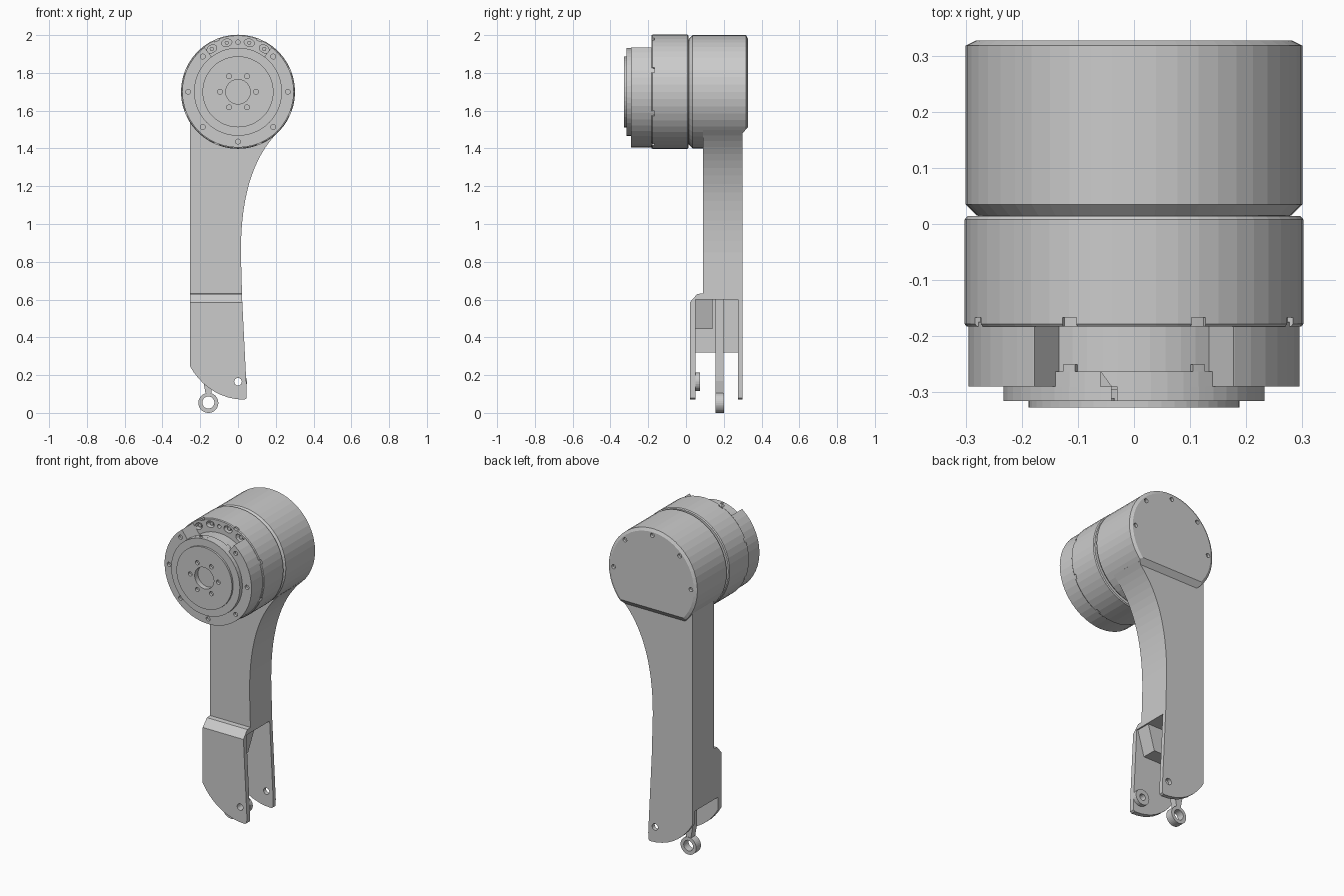
import bpy, bmesh
from math import sin, cos, pi, radians
from mathutils import Vector
from mathutils.geometry import interpolate_bezier

if "Cube" in bpy.data.objects:
    bpy.data.objects.remove(bpy.data.objects["Cube"])

HEAD_Z = 1.70
SEG = 48


def make(name, bm):
    bmesh.ops.recalc_face_normals(bm, faces=bm.faces)
    me = bpy.data.meshes.new(name)
    bm.to_mesh(me)
    bm.free()
    ob = bpy.data.objects.new(name, me)
    bpy.context.collection.objects.link(ob)
    return ob


def prisms(name, polys, a, b, axis='Y'):
    """Extrude 2D polygons: (x, z) along Y, or (y, z) along X."""
    bm = bmesh.new()
    for poly in polys:
        rings = [[bm.verts.new((u, d, v) if axis == 'Y' else (d, u, v)) for u, v in poly]
                 for d in (a, b)]
        for r in rings:
            bm.faces.new(r)
        for i in range(len(poly)):
            j = (i + 1) % len(poly)
            bm.faces.new((rings[0][i], rings[0][j], rings[1][j], rings[1][i]))
    return make(name, bm)


def lathe(name, profile):
    """Revolve (radius, y) points about the head axis, capped at both ends."""
    bm = bmesh.new()
    rings = [[bm.verts.new((r * sin(2 * pi * i / SEG), y, HEAD_Z + r * cos(2 * pi * i / SEG)))
              for i in range(SEG)] for r, y in profile]
    for p, q in zip(rings, rings[1:]):
        for i in range(SEG):
            j = (i + 1) % SEG
            bm.faces.new((p[i], p[j], q[j], q[i]))
    bm.faces.new(rings[0])
    bm.faces.new(rings[-1])
    return make(name, bm)


def cut(ob, *cutters):
    for c in cutters:
        m = ob.modifiers.new("cut", 'BOOLEAN')
        m.operation, m.solver, m.object = 'DIFFERENCE', 'EXACT', c
        dg = bpy.context.evaluated_depsgraph_get()
        me = bpy.data.meshes.new_from_object(ob.evaluated_get(dg))
        ob.modifiers.clear()
        ob.data = me
        bpy.data.objects.remove(c)


def polar(r, deg):
    """Point on the head face, angle measured from the top."""
    return r * sin(radians(deg)), HEAD_Z + r * cos(radians(deg))


def circle(c, r, n=16):
    return [(c[0] + r * cos(2 * pi * i / n), c[1] + r * sin(2 * pi * i / n)) for i in range(n)]


def slot(r0, r1, mid, half):
    """Annular sector outline."""
    n = 10
    angs = [mid - half + 2 * half * i / n for i in range(n + 1)]
    return [polar(r1, t) for t in angs] + [polar(r0, t) for t in reversed(angs)]


def socket(deg):
    """Oval connector outline, long side along the rim."""
    a = radians(deg)
    cx, cz = polar(0.266, deg)
    return [(cx + u * cos(a) + v * sin(a), cz - u * sin(a) + v * cos(a))
            for u, v in circle((0, 0), 1, 12) for u, v in [(u * .028, v * .020)]]


def bez(a, b, c, d, n=12):
    pts = interpolate_bezier(Vector((*a, 0)), Vector((*b, 0)), Vector((*c, 0)), Vector((*d, 0)), n)
    return [(p.x, p.y) for p in pts]


# rear housing with slanted lower back edge and five screw holes
housing = lathe("rear_housing", [(.28, .015), (.30, .035), (.30, .318), (.282, .327)])
cut(housing,
    prisms("cut_slant", [[(.299, 1.0), (.42, 1.0), (.42, 1.622), (.299, 1.479)]], -.5, .5, 'X'),
    prisms("cut_screws", [circle(polar(.262, t), .013) for t in range(-90, 91, 45)], .31, .35))

# motor body with rim notches and connector sockets
motor = lathe("motor_body", [(.278, .03), (.278, .014), (.297, .014), (.302, .008),
                             (.302, -.178), (.298, -.183)])
cut(motor,
    prisms("cut_notches", [slot(.291, .32, 22.5 + 45 * k, 2.6) for k in range(8)], -.2, -.167),
    prisms("cut_sockets", [socket(t) for t in (-31.5, -13, 13, 31.5)] + [circle(polar(.262, 0), .012)],
           -.2, -.15))
prisms("connector_pins", [circle(polar(.266, t), .011, 10) for t in (-31.5, -13, 13, 31.5)], -.149, -.172)

# front flange with connector recess, output disc and bolt holes
flange = lathe("front_flange", [(.295, -.175), (.295, -.29), (.233, -.29), (.233, -.315),
                                (.188, -.315), (.188, -.327), (.065, -.327), (.065, -.295)])
cut(flange,
    prisms("cut_recess", [slot(.233, .36, 0, 37)], -.36, -.168),
    prisms("cut_step", [slot(.222, .30, 0, 36.9)], -.263, -.168),
    prisms("cut_bolts", [circle(polar(.264, 45 * k), .013) for k in range(1, 8)], -.30, -.275),
    prisms("cut_disc_bolts", [circle(polar(.095, 30 + 60 * k), .013) for k in range(6)], -.34, -.31))
prisms("recess_tabs", [slot(.215, .232, t, 3) for t in (-30, 30)], -.266, -.25)

# arm: one side profile, cut into a fork at the lower end
outline = (bez((-.253, .245), (-.20, .15), (-.10, .07), (.035, .07), 10)
           + [(.045, .078), (.046, .12), (.022, .60)]
           + bez((.015, .85), (.015, 1.15), (.08, 1.36), (.222, 1.498), 16)
           + [(.10, 1.65), (-.20, 1.65), (-.253, 1.545)])
arm = prisms("arm", [outline], .02, .30)
cut(arm,
    prisms("cut_front", [[(-.1, .585), (.02, .585), (.06, .63), (.09, .632), (.09, 1.8), (-.1, 1.8)]],
           -.5, .5, 'X'),
    prisms("cut_cavity", [[(.05, .0), (.275, .0), (.275, .60), (.05, .60)]], -.235, .5, 'X'),
    prisms("cut_side", [[(.05, -.05), (.275, -.05), (.275, .32), (.05, .32)]], -.5, .4, 'X'),
    prisms("cut_pin", [circle((0, .165), .02)], -.1, .4))

# wedge inside the fork and pivot boss
prisms("fork_wedge", [[(-.24, .605), (-.24, .445), (-.03, .445), (.015, .605)]], .045, .14)
boss = prisms("pivot_boss", [circle((0, .165), .048, 24)], .049, .075)
cut(boss, prisms("cut_boss", [circle((0, .165), .02)], 0, .2))

# push rod with eye
prisms("push_rod", [[(-.185, .61), (-.184, .17), (-.172, .104), (-.142, .104),
                     (-.130, .17), (-.129, .61)]], .157, .199)
eye = prisms("rod_eye", [circle((-.157, .053), .053, 32)], .155, .201)
cut(eye, prisms("cut_eye", [circle((-.157, .055), .032, 24)], 0, .4))
